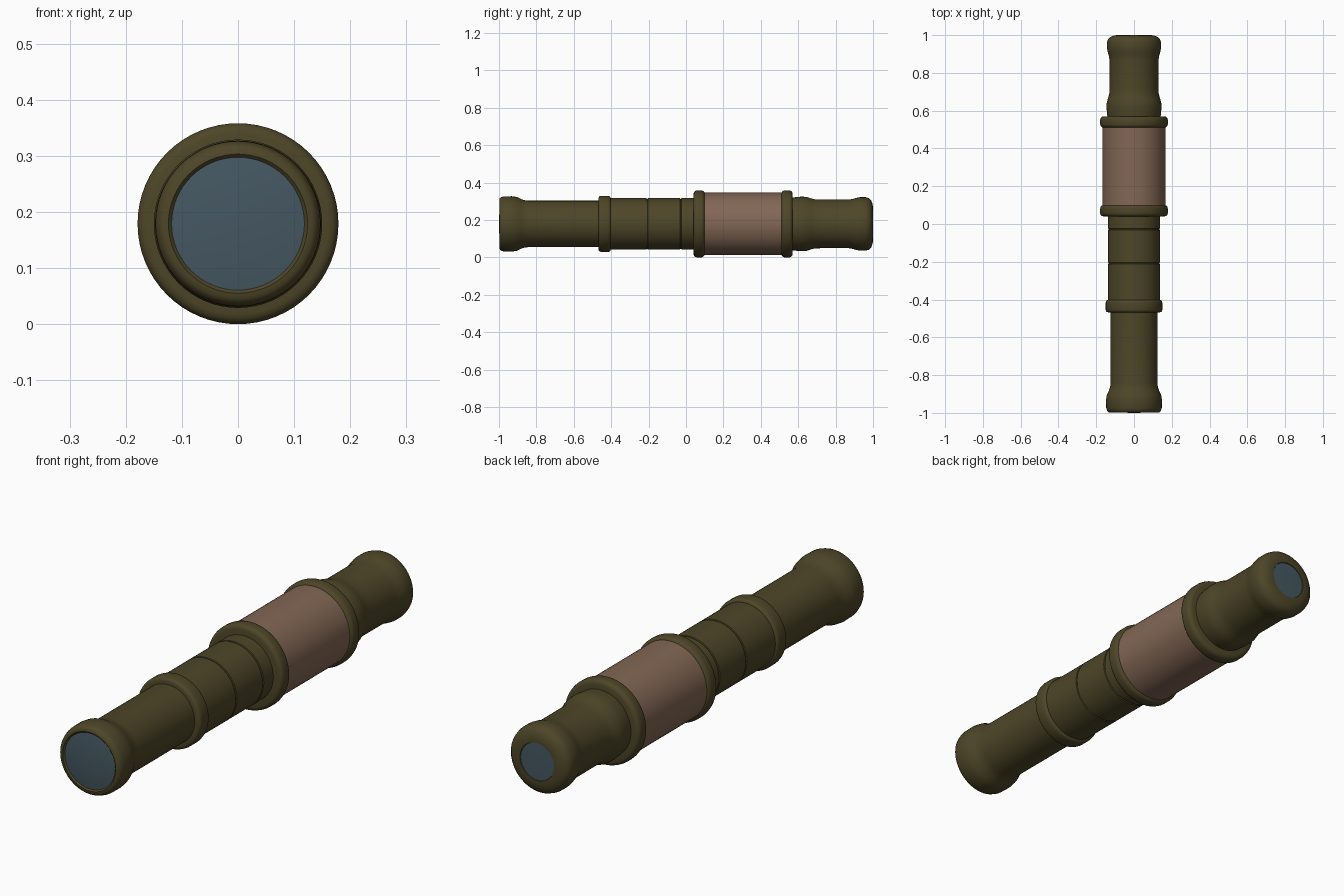
import bpy, bmesh, math

if "Cube" in bpy.data.objects:
    bpy.data.objects.remove(bpy.data.objects["Cube"])

SEG = 64
AXIS_Z = 0.179


def material(name, rgb):
    m = bpy.data.materials.new(name)
    m.diffuse_color = (*rgb, 1)
    m.use_nodes = True
    m.node_tree.nodes["Principled BSDF"].inputs["Base Color"].default_value = m.diffuse_color
    return m


OLIVE = material("dark olive metal", (0.075, 0.061, 0.021))
BROWN = material("brown leather", (0.225, 0.135, 0.090))
GLASS = material("blue grey glass", (0.060, 0.098, 0.122))


def lathe(name, profile, mat):
    """Revolve (y, radius) points around the long axis; radius 0 makes a pole."""
    bm = bmesh.new()
    rings = []
    for y, r in profile:
        n = SEG if r > 0 else 1
        rings.append([bm.verts.new((r * math.cos(2 * math.pi * i / SEG), y,
                                    AXIS_Z + r * math.sin(2 * math.pi * i / SEG)))
                      for i in range(n)])
    for a, b in zip(rings, rings[1:]):
        for i in range(SEG):
            j = (i + 1) % SEG
            quad = [a[i % len(a)], a[j % len(a)], b[j % len(b)], b[i % len(b)]]
            bm.faces.new(list(dict.fromkeys(quad)))
    bmesh.ops.recalc_face_normals(bm, faces=bm.faces)
    me = bpy.data.meshes.new(name)
    bm.to_mesh(me)
    bm.free()
    ob = bpy.data.objects.new(name, me)
    bpy.context.collection.objects.link(ob)
    me.materials.append(mat)
    bpy.ops.object.select_all(action='DESELECT')
    ob.select_set(True)
    bpy.context.view_layer.objects.active = ob
    bpy.ops.object.shade_smooth_by_angle(angle=math.radians(40))
    return ob


def collar(name, y0, y1, r, inner, b=0.014):
    """Ring with rounded outer edges."""
    arc = [(b * (1 - math.cos(t)), b * (1 - math.sin(t)))
           for t in (0, math.pi / 6, math.pi / 3, math.pi / 2)]
    pts = [(y0, inner)] + [(y0 + dy, r - dr) for dy, dr in arc]
    pts += [(y1 - dy, r - dr) for dy, dr in reversed(arc)] + [(y1, inner)]
    return lathe(name, pts, OLIVE)


# front draw tube with flared objective bell
lathe("front_tube", [(-0.992, 0.118), (-0.998, 0.124), (-0.997, 0.134), (-0.990, 0.142),
                     (-0.975, 0.147), (-0.93, 0.148), (-0.905, 0.144), (-0.88, 0.132),
                     (-0.86, 0.126), (-0.84, 0.124), (-0.42, 0.124)], OLIVE)
# gently domed front lens
lathe("front_lens", [(-1.0, 0), (-0.9995, 0.03), (-0.998, 0.06), (-0.996, 0.09),
                     (-0.992, 0.121)], GLASS)

# middle tube with two thin grooves
mid = [(-0.44, 0.138)]
for g in (-0.208, -0.028):
    mid += [(g - 0.004, 0.138), (g - 0.002, 0.134), (g + 0.002, 0.134), (g + 0.004, 0.138)]
lathe("middle_tube", mid + [(0.08, 0.138)], OLIVE)

# collars
collar("draw_collar", -0.468, -0.402, 0.150, 0.12)
collar("grip_front_collar", 0.040, 0.100, 0.179, 0.13, 0.018)
collar("grip_rear_collar", 0.510, 0.570, 0.179, 0.13, 0.018)

# leather-wrapped grip
lathe("grip", [(0.08, 0.167), (0.53, 0.167)], BROWN)

# rear eyepiece tube: stepped shoulder, waist and rounded end
lathe("eyepiece", [(0.55, 0.138), (0.585, 0.143), (0.62, 0.146), (0.645, 0.144), (0.67, 0.136),
                   (0.69, 0.131), (0.72, 0.130), (0.87, 0.130), (0.89, 0.133), (0.91, 0.139),
                   (0.93, 0.143), (0.96, 0.143), (0.978, 0.138), (0.99, 0.126),
                   (0.997, 0.108), (1.0, 0.09), (1.0, 0.08), (0.996, 0.078)], OLIVE)
lathe("rear_lens", [(0.997, 0.081), (0.998, 0.04), (0.998, 0)], GLASS)
